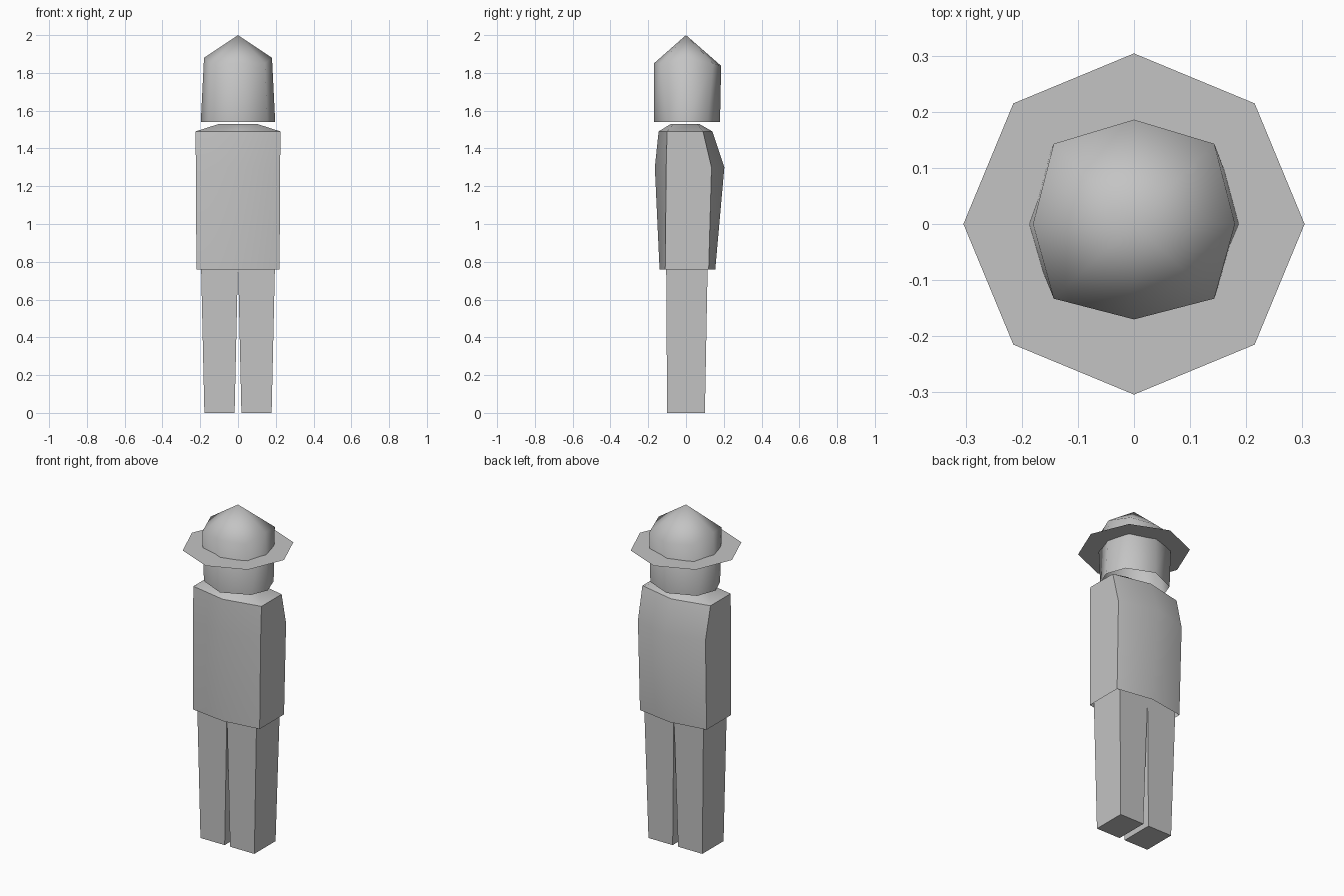
import bpy
import math

cube = bpy.data.objects.get("Cube")
if cube:
    bpy.data.objects.remove(cube, do_unlink=True)

grey = bpy.data.materials.new("plain grey")
grey.use_nodes = True
grey.diffuse_color = (0.55, 0.55, 0.55, 1)
grey.node_tree.nodes["Principled BSDF"].inputs["Base Color"].default_value = (0.55, 0.55, 0.55, 1)


def loft(name, rings, angle, bottom=False, top=False, tip=None):
    """Skin a stack of equal rings, listed from the lowest up, anticlockwise from above."""
    n = len(rings[0])
    verts = [p for ring in rings for p in ring]
    faces = []
    for r in range(len(rings) - 1):
        for i in range(n):
            j = (i + 1) % n
            faces.append((r * n + i, r * n + j, (r + 1) * n + j, (r + 1) * n + i))
    last = (len(rings) - 1) * n
    if bottom:
        faces.append(tuple(reversed(range(n))))
    if top:
        faces.append(tuple(range(last, last + n)))
    if tip:
        verts.append(tip)
        faces += [(last + i, last + (i + 1) % n, len(verts) - 1) for i in range(n)]
    mesh = bpy.data.meshes.new(name)
    mesh.from_pydata(verts, [], faces)
    mesh.materials.append(grey)
    obj = bpy.data.objects.new(name, mesh)
    bpy.context.collection.objects.link(obj)
    bpy.ops.object.select_all(action="DESELECT")
    obj.select_set(True)
    bpy.context.view_layer.objects.active = obj
    bpy.ops.object.shade_smooth_by_angle(angle=math.radians(angle))
    return obj


def body_ring(z, w, front, front_mid, back, back_mid):
    """Six-sided section with a shallow ridge down the front and back."""
    return [(w, front, z), (w, back, z), (0, back_mid, z),
            (-w, back, z), (-w, front, z), (0, front_mid, z)]


def head_ring(w, side_z, dx, front, front_z, dfront, back, back_z, dback, diag_z):
    """Eight-sided section with its own height on each side."""
    return [(w, 0, side_z), (dx, dback, diag_z), (0, back, back_z), (-dx, dback, diag_z),
            (-w, 0, side_z), (-dx, dfront, diag_z), (0, front, front_z), (dx, dfront, diag_z)]


def box_ring(z, x0, x1, y0, y1):
    return [(x0, y0, z), (x1, y0, z), (x1, y1, z), (x0, y1, z)]


# Torso, open underneath where the legs enter
loft("torso", [
    body_ring(0.76, 0.22, -0.11, -0.14, 0.12, 0.155),
    body_ring(1.30, 0.223, -0.105, -0.165, 0.135, 0.203),
    body_ring(1.49, 0.225, -0.10, -0.145, 0.09, 0.14),
    body_ring(1.53, 0.10, -0.065, -0.08, 0.06, 0.07),
], 35, top=True)

# Head and pointed crown, open underneath
loft("head_and_crown", [
    head_ring(0.197, 1.54, 0.155, -0.17, 1.54, -0.10, 0.18, 1.54, 0.115, 1.54),
    head_ring(0.18, 1.88, 0.143, -0.17, 1.85, -0.133, 0.186, 1.837, 0.143, 1.85),
], 75, tip=(0, 0, 2.0))

# Flat eight-sided hat brim
brim = [(0.304 * math.cos(math.tau * i / 8), 0.304 * math.sin(math.tau * i / 8), 1.75)
        for i in range(8)]
loft("hat_brim", [brim], 30, top=True)

# Legs, tapering down to the feet
for name, side in (("left_leg", 1), ("right_leg", -1)):
    rings = []
    for z, inner, outer, y0, y1 in ((0, 0.018, 0.178, -0.10, 0.10),
                                    (0.80, 0, 0.196, -0.105, 0.115)):
        x0, x1 = sorted((side * inner, side * outer))
        rings.append(box_ring(z, x0, x1, y0, y1))
    loft(name, rings, 30, bottom=True, top=True)
